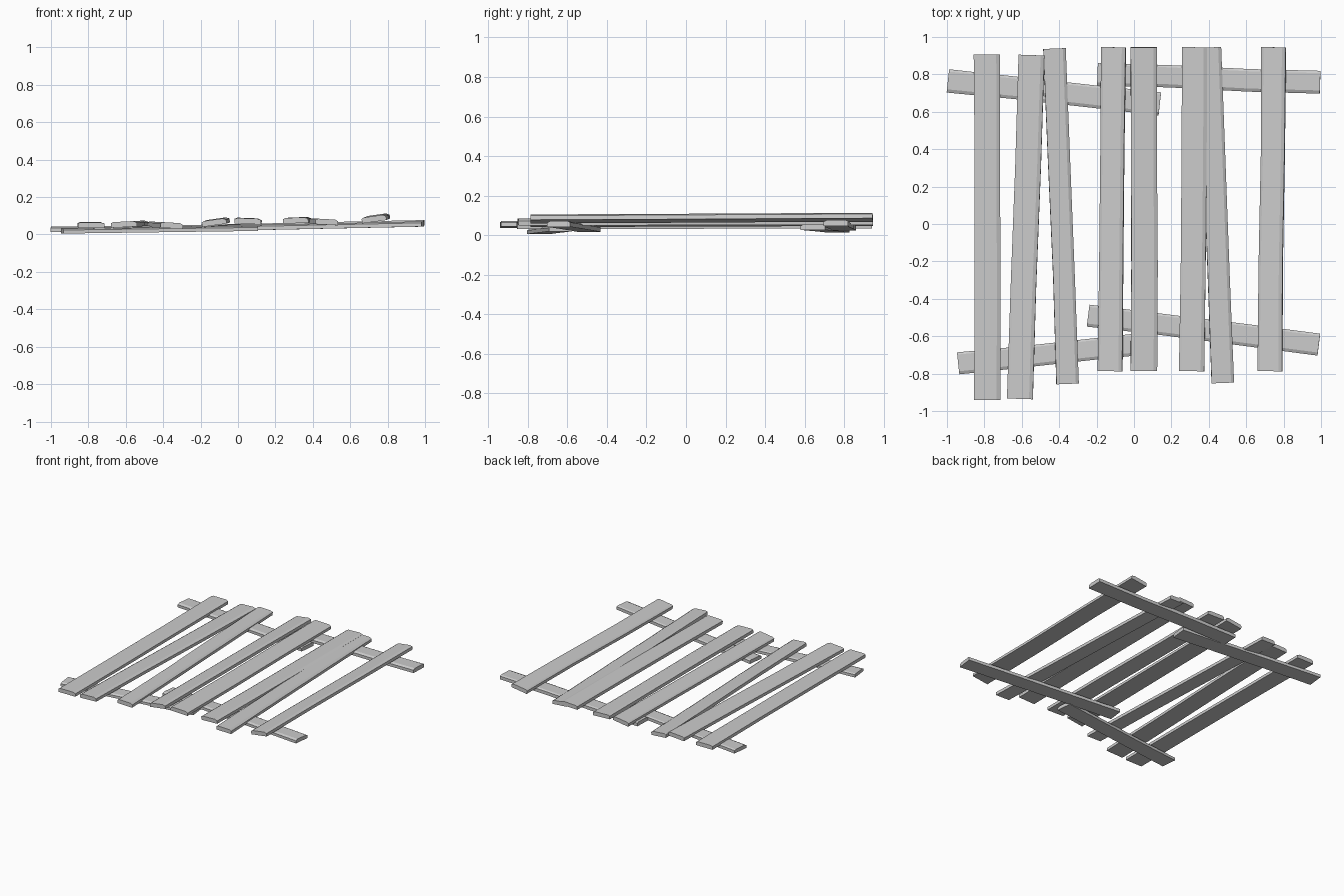
import bpy, bmesh, random
from math import sin, cos, radians
from mathutils import Vector

if "Cube" in bpy.data.objects:
    bpy.data.objects.remove(bpy.data.objects["Cube"])

random.seed(4)


def plank(name, start, end, width, thick, roll=0, shear=0.0):
    """Worn board from start to end (centre of the section), slightly uneven along its length."""
    a, b = Vector(start), Vector(end)
    d = (b - a).normalized()
    side = d.cross(Vector((0, 0, 1))).normalized()
    up = side.cross(d)
    r = radians(roll)
    s = side * cos(r) + up * sin(r)
    u = up * cos(r) - side * sin(r)
    # section with worn upper corners
    section = [(-.5, -.5), (.5, -.5), (.5, .22), (.36, .5), (-.4, .5), (-.5, .3)]
    bm = bmesh.new()
    rings = []
    stations = (0, .32, .68, 1)
    for t in stations:
        inner = 0 < t < 1
        off = random.uniform(-.004, .004) if inner else 0
        w = width * (random.uniform(.96, 1.0) if inner else 1)
        ring = []
        for x, z in section:
            skew = d * (shear * x) * (1 if not inner else 0)
            ring.append(bm.verts.new(a.lerp(b, t) + s * (x * w + off) + u * (z * thick) + skew))
        rings.append(ring)
    n = len(section)
    for r0, r1 in zip(rings, rings[1:]):
        for i in range(n):
            j = (i + 1) % n
            bm.faces.new((r0[i], r0[j], r1[j], r1[i]))
    bm.faces.new(rings[0])
    bm.faces.new(rings[-1])
    bmesh.ops.recalc_face_normals(bm, faces=bm.faces)
    mesh = bpy.data.meshes.new(name)
    bm.to_mesh(mesh)
    bm.free()
    bpy.context.collection.objects.link(bpy.data.objects.new(name, mesh))


# cross rails, two overlapping pieces at each end
plank("rail_back_left", (-.995, .765, .028), (.138, .642, .04), .125, .028)
plank("rail_back_right", (-.195, .800, .037), (.995, .758, .062), .122, .030)
plank("rail_front_left", (-.94, -.745, .018), (.10, -.635, .032), .118, .026)
plank("rail_front_right", (-.245, -.49, .030), (.988, -.645, .056), .118, .028)

# upright slats: bottom x, bottom y, top x, top y, width, z front, z back, roll
slats = [
    (-.785, -.940, -.787, .905, .140, .050, .052, 0),
    (-.610, -.935, -.548, .903, .138, .054, .057, 3),
    (-.355, -.855, -.425, .938, .120, .048, .052, -3),
    (-.128, -.787, -.110, .945, .132, .064, .070, 8),
    (.053, -.785, .053, .945, .142, .071, .073, -2),
    (.308, -.787, .324, .945, .135, .075, .077, 2),
    (.475, -.850, .406, .944, .120, .067, .069, -3),
    (.727, -.787, .746, .945, .132, .083, .091, 8),
]
for i, (x0, y0, x1, y1, w, z0, z1, roll) in enumerate(slats, 1):
    plank(f"slat_{i}", (x0, y0, z0), (x1, y1, z1), w, .030, roll)
